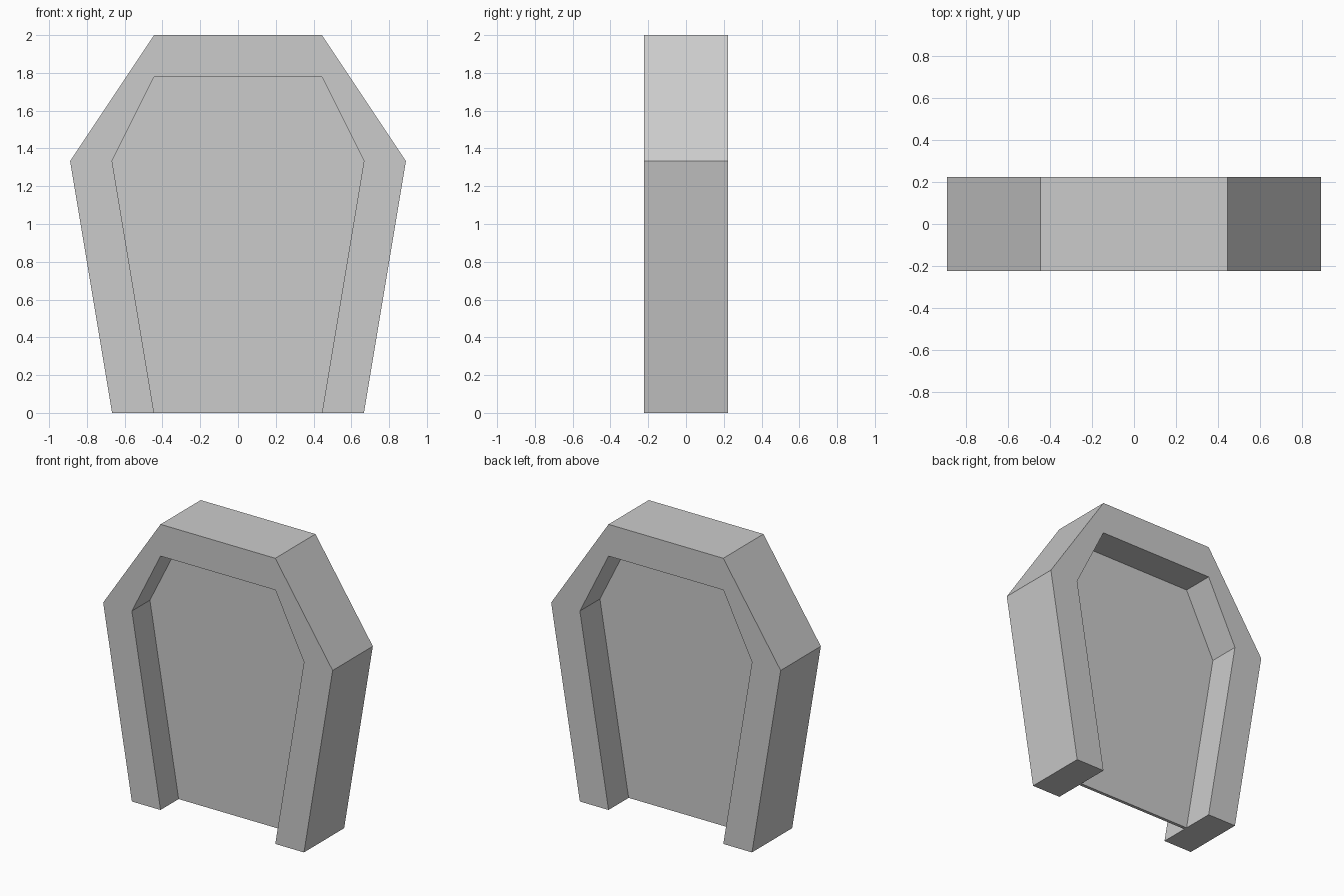
import bpy
import bmesh

cube = bpy.data.objects.get("Cube")
if cube:
    bpy.data.objects.remove(cube, do_unlink=True)

U = 2 / 9  # module size: the arch is 8 wide, 9 tall, 2 deep

stone = bpy.data.materials.new("light_grey")
stone.use_nodes = True
GREY = (0.6, 0.6, 0.6, 1)
stone.diffuse_color = GREY
stone.node_tree.nodes["Principled BSDF"].inputs["Base Color"].default_value = GREY


def extruded(name, outline, y_front, y_back):
    """Extrude a closed (x, z) outline from y_front to y_back."""
    bm = bmesh.new()
    face = bm.faces.new([bm.verts.new((x * U, y_front * U, z * U)) for x, z in outline])
    new = bmesh.ops.extrude_face_region(bm, geom=[face])["geom"]
    verts = [v for v in new if isinstance(v, bmesh.types.BMVert)]
    bmesh.ops.translate(bm, verts=verts, vec=(0, (y_back - y_front) * U, 0))
    bmesh.ops.recalc_face_normals(bm, faces=bm.faces)
    mesh = bpy.data.meshes.new(name)
    bm.to_mesh(mesh)
    bm.free()
    mesh.materials.append(stone)
    obj = bpy.data.objects.new(name, mesh)
    bpy.context.collection.objects.link(obj)
    return obj


def mirrored(half):
    """Right-hand half profile, foot to top, continued down the other side."""
    return half + [(-x, z) for x, z in reversed(half)]


outer = [(3, 0), (4, 6), (2, 9)]
inner = [(2, 0), (3, 6), (2, 8)]

# Angular arch frame, open at the bottom
extruded("arch_frame", mirrored(outer) + mirrored(inner)[::-1], -1, 1)

# Thin panel set midway inside the frame
extruded("centre_panel", mirrored(inner), -0.1, 0)
